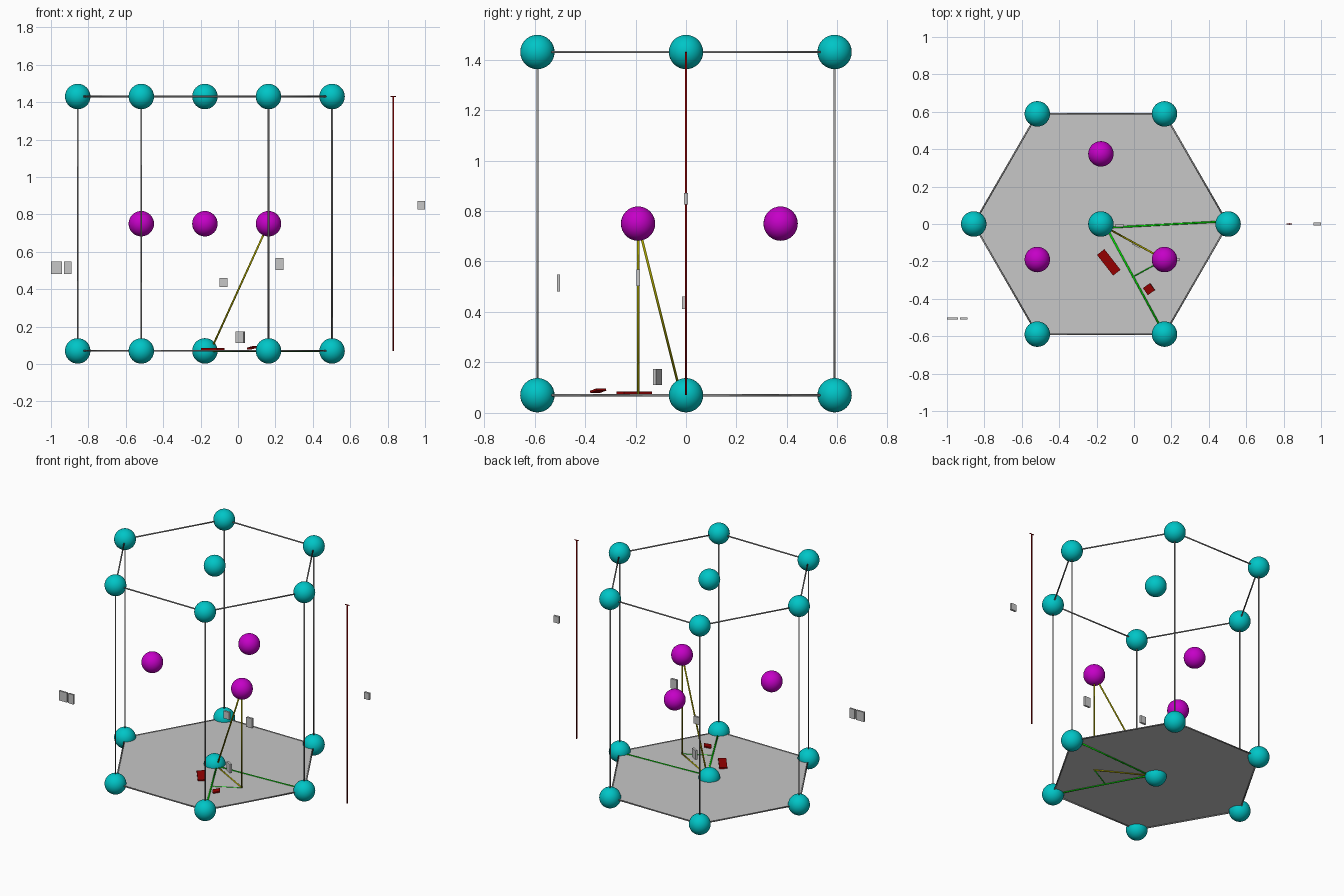
import bpy, bmesh, math
from mathutils import Vector, Matrix

if "Cube" in bpy.data.objects:
    bpy.data.objects.remove(bpy.data.objects["Cube"])

CX, A = -0.177, 0.68          # cell centre and hexagon radius
Z0, Z1, ZM = 0.07, 1.43, 0.75  # bottom, top and middle layers
R = 0.068                     # ball radius


def material(name, r, g, b):
    m = bpy.data.materials.new(name)
    m.diffuse_color = (r, g, b, 1)
    m.use_nodes = True
    m.node_tree.nodes["Principled BSDF"].inputs["Base Color"].default_value = m.diffuse_color
    return m


TEAL = material("teal", 0.0, 0.56, 0.57)
PURPLE = material("purple", 0.56, 0.0, 0.57)
GREY = material("floor grey", 0.57, 0.57, 0.57)
ROD = material("rod grey", 0.3, 0.3, 0.3)
GREEN = material("green", 0.0, 0.75, 0.0)
OLIVE = material("olive", 0.4, 0.37, 0.0)
RED = material("dark red", 0.3, 0.0, 0.0)


def finish(name, bm, mat, smooth=False):
    me = bpy.data.meshes.new(name)
    bm.to_mesh(me)
    bm.free()
    me.materials.append(mat)
    for p in me.polygons:
        p.use_smooth = smooth
    ob = bpy.data.objects.new(name, me)
    bpy.context.collection.objects.link(ob)
    return ob


def ball(name, pos, mat):
    bm = bmesh.new()
    bmesh.ops.create_uvsphere(bm, u_segments=32, v_segments=16, radius=R,
                              matrix=Matrix.Translation(pos))
    finish(name, bm, mat, True)


def rod(name, p, q, mat, r=0.0045):
    p, q = Vector(p), Vector(q)
    d = q - p
    m = Matrix.Translation((p + q) / 2) @ d.to_track_quat('Z', 'Y').to_matrix().to_4x4()
    bm = bmesh.new()
    bmesh.ops.create_cone(bm, cap_ends=True, segments=16, radius1=r, radius2=r,
                          depth=d.length, matrix=m)
    finish(name, bm, mat, True)


def plate(name, pos, size, mat, turn=0, tilt=0):
    m = (Matrix.Translation(pos) @ Matrix.Rotation(math.radians(turn), 4, 'Z')
         @ Matrix.Rotation(math.radians(tilt), 4, 'X') @ Matrix.Diagonal((*size, 1)))
    bm = bmesh.new()
    bmesh.ops.create_cube(bm, size=1, matrix=m)
    finish(name, bm, mat)


def corner(i, z):
    t = math.radians(60 * i)
    return Vector((CX + A * math.cos(t), A * math.sin(t), z))


# Hexagonal floor sheet
bm = bmesh.new()
bm.faces.new([bm.verts.new(corner(i, Z0 + 0.001)) for i in range(6)])
finish("floor_sheet", bm, GREY)

# Outer layers: corner balls, centre balls, hexagon edges
for layer, z in (("bottom", Z0), ("top", Z1)):
    ball(f"{layer}_centre_ball", (CX, 0, z), TEAL)
    for i in range(6):
        ball(f"{layer}_corner_ball_{i}", corner(i, z), TEAL)
        rod(f"{layer}_edge_{i}", corner(i, z), corner(i + 1, z), ROD)

# Upright edges
for i in range(6):
    rod(f"upright_{i}", corner(i, Z0), corner(i, Z1), ROD)

# Middle layer balls
for i, (x, y) in enumerate(((0, 0.375), (-A / 2, -0.19), (A / 2, -0.19))):
    ball(f"middle_ball_{i}", (CX + x, y, ZM), PURPLE)

# Measuring lines on the floor
centre = Vector((CX + 0.03, -0.02, Z0))
foot = Vector((CX + A / 2, -0.19, Z0))
rod("floor_line_side", centre, corner(0, Z0) + Vector((0, 0.015, 0)), GREEN, 0.005)
rod("floor_line_front", centre, corner(5, Z0), GREEN, 0.005)
rod("floor_line_half", (-0.01, -0.285, Z0), foot, GREEN, 0.003)

# Triangle up to the middle ball
peak = Vector((foot.x, foot.y, ZM))
rod("triangle_base", centre, foot, OLIVE, 0.005)
rod("triangle_height", foot, peak, OLIVE, 0.005)
rod("triangle_slope", centre, peak, OLIVE, 0.005)

# Height gauge beside the cell
rod("height_gauge", (0.83, 0, Z0), (0.83, 0, Z1), RED)
rod("gauge_top_tick", (0.815, 0, Z1), (0.845, 0, Z1), RED, 0.003)

# Blank tags standing by the lines
plate("left_tag_wide", (-0.97, -0.505, 0.515), (0.06, 0.012, 0.066), GREY)
plate("left_tag_narrow", (-0.91, -0.505, 0.515), (0.04, 0.012, 0.066), GREY)
plate("gauge_tag", (0.98, 0, 0.848), (0.04, 0.014, 0.046), GREY)
plate("slope_tag", (-0.078, -0.008, 0.436), (0.044, 0.014, 0.05), GREY)
plate("height_tag", (0.222, -0.19, 0.535), (0.044, 0.014, 0.066), GREY)
plate("base_tag", (0.012, -0.113, 0.142), (0.048, 0.014, 0.062), GREY, -30)

# Blank red tags lying on the floor
plate("half_line_tag", (-0.135, -0.205, 0.08), (0.14, 0.05, 0.009), RED, -52)
plate("full_line_tag", (0.08, -0.348, 0.088), (0.046, 0.046, 0.009), RED, -55, 12)
